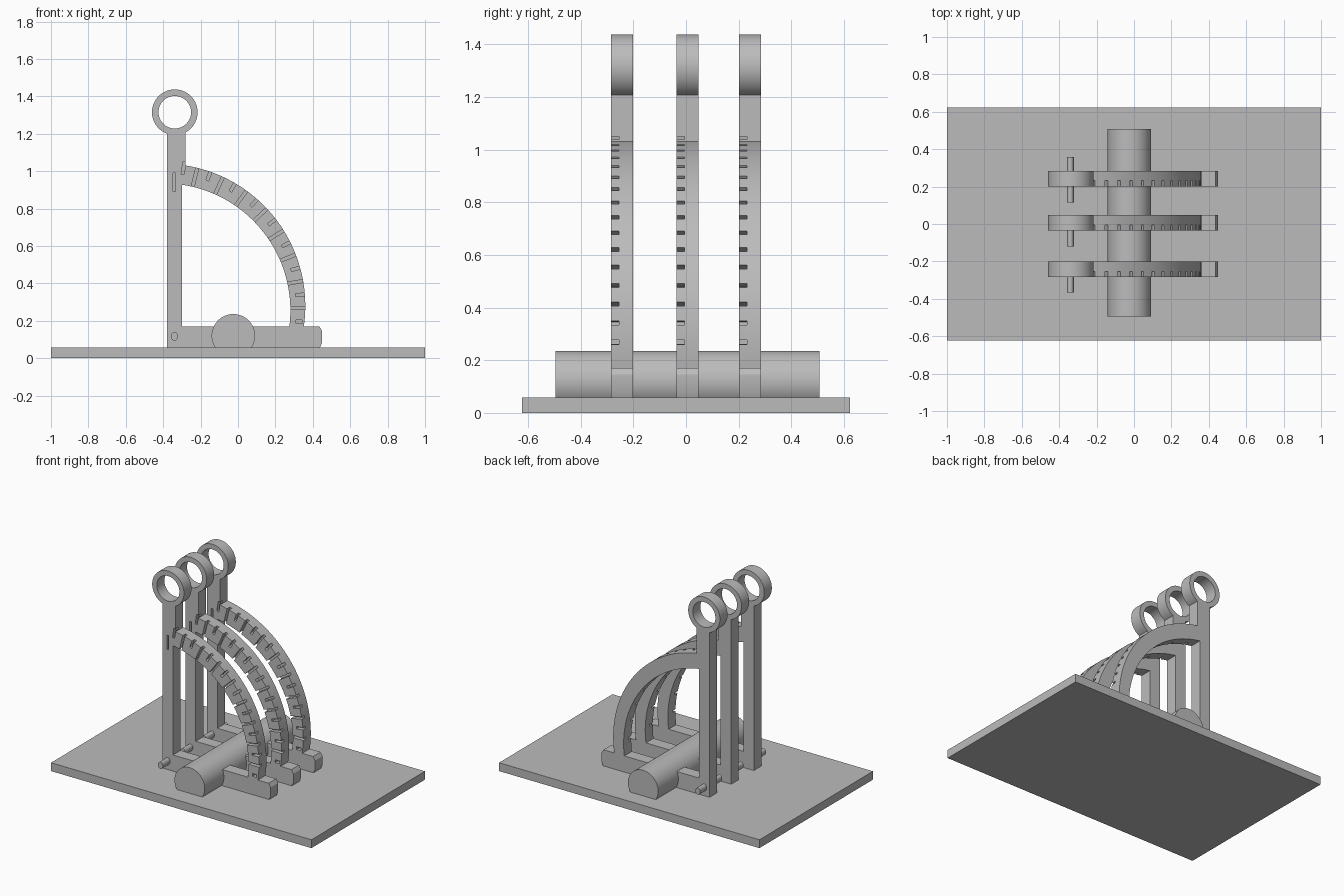
import bpy, bmesh
from math import sin, cos, asin, acos, radians, degrees, pi
from mathutils import Matrix, Vector

if "Cube" in bpy.data.objects:
    bpy.data.objects.remove(bpy.data.objects["Cube"], do_unlink=True)

grey = bpy.data.materials.new("plain_grey")
grey.use_nodes = True
COLOUR = (0.5, 0.5, 0.5, 1)
grey.diffuse_color = COLOUR
grey.node_tree.nodes["Principled BSDF"].inputs["Base Color"].default_value = COLOUR

THICK = 0.083
OUTER_C, OUTER_R = (-0.4, 0.28), 0.76
INNER_C, INNER_R = (-0.4, 0.255), 0.68
RING_C = (-0.338, 1.315)
PIN_X, PIN_Z = -0.34, 0.117


def add_object(name, bm):
    mesh = bpy.data.meshes.new(name)
    bm.to_mesh(mesh)
    bm.free()
    mesh.materials.append(grey)
    obj = bpy.data.objects.new(name, mesh)
    bpy.context.collection.objects.link(obj)
    return obj


def add_box(bm, size, matrix):
    bmesh.ops.create_cube(bm, size=1, matrix=matrix @ Matrix.Diagonal((*size, 1)))


def smooth(obj):
    bpy.ops.object.select_all(action='DESELECT')
    obj.select_set(True)
    bpy.context.view_layer.objects.active = obj
    bpy.ops.object.shade_smooth_by_angle(angle=radians(30))


def rod(name, x, z, radius_x, radius_z, y0, y1):
    bm = bmesh.new()
    place = (Matrix.Translation((x, (y0 + y1) / 2, z))
             @ Matrix.Diagonal((radius_x, 1, radius_z, 1))
             @ Matrix.Rotation(pi / 2, 4, 'X'))
    bmesh.ops.create_cone(bm, cap_ends=True, segments=64, radius1=1, radius2=1,
                          depth=y1 - y0, matrix=place)
    smooth(add_object(name, bm))


def arc(centre, radius, start, end, steps):
    angles = [radians(start + (end - start) * i / steps) for i in range(steps + 1)]
    return [(centre[0] + radius * cos(a), centre[1] + radius * sin(a)) for a in angles]


def arm_limits(centre, radius, z_low, x_left):
    return (degrees(asin((z_low - centre[1]) / radius)),
            degrees(acos((x_left - centre[0]) / radius)))


def extruded(name, outlines):
    """Fill the outlines, treating inner ones as holes, and stand them upright."""
    curve = bpy.data.curves.new(name, 'CURVE')
    curve.dimensions = '2D'
    curve.fill_mode = 'BOTH'
    curve.extrude = THICK / 2
    for points in outlines:
        spline = curve.splines.new('POLY')
        spline.points.add(len(points) - 1)
        for p, (x, z) in zip(spline.points, points):
            p.co = (x, z, 0, 1)
        spline.use_cyclic_u = True
    temp = bpy.data.objects.new(name, curve)
    bpy.context.collection.objects.link(temp)
    bpy.context.view_layer.update()
    bm = bmesh.new()
    bm.from_mesh(temp.to_mesh())
    temp.to_mesh_clear()
    bpy.data.objects.remove(temp)
    bpy.data.curves.remove(curve)
    bmesh.ops.remove_doubles(bm, verts=bm.verts, dist=0.0001)
    bm.transform(Matrix.Rotation(pi / 2, 4, 'X'))
    bmesh.ops.recalc_face_normals(bm, faces=bm.faces)
    return add_object(name, bm)


# Base plate
bm = bmesh.new()
add_box(bm, (2, 1.245, 0.058), Matrix.Translation((0, 0, 0.029)))
add_object("base_plate", bm)

# Main drum lying across the base
rod("cross_drum", -0.025, 0.12, 0.116, 0.116, -0.495, 0.507)

# Frame: post, foot bar, curved arm and top ring as one profile
outer = [(-0.38, 0.05), (0.435, 0.05), (0.45, 0.085), (0.45, 0.145), (0.435, 0.17)]
outer += arc(OUTER_C, OUTER_R, *arm_limits(OUTER_C, OUTER_R, 0.17, -0.28), 40)
outer += arc(RING_C, 0.122, -61.6, 249.9, 56)
window = [(-0.30, 0.17)] + arc(INNER_C, INNER_R,
                               *arm_limits(INNER_C, INNER_R, 0.17, -0.30), 40)
ring_hole = arc(RING_C, 0.087, 0, 354, 59)
frame = extruded("frame_front", [outer, window, ring_hole])

# Scale notches: alternate long and short cuts in the front of the arm
bm = bmesh.new()
front = -THICK / 2
for i in range(1, 17):
    a = radians(-6.4 + 5.5 * i)
    start = OUTER_R - (0.13 if i % 2 else 0.05)
    end = OUTER_R + 0.02
    mid = (start + end) / 2
    place = (Matrix.Translation((OUTER_C[0] + mid * cos(a), front, OUTER_C[1] + mid * sin(a)))
             @ Matrix.Rotation(-a, 4, 'Y'))
    add_box(bm, (end - start, 0.06, 0.016), place)
add_box(bm, (0.014, 0.06, 0.1), Matrix.Translation((-0.34, front, 0.94)))
add_box(bm, (0.032, 0.06, 0.02), Matrix.Translation((0.326, front, 0.195)))
cutter = add_object("notch_cutter", bm)

cut = frame.modifiers.new("notches", 'BOOLEAN')
cut.operation = 'DIFFERENCE'
cut.solver = 'EXACT'
cut.object = cutter
bpy.context.view_layer.update()
graph = bpy.context.evaluated_depsgraph_get()
notched = bpy.data.meshes.new_from_object(frame.evaluated_get(graph))
frame.modifiers.clear()
frame.data = notched
bpy.data.objects.remove(cutter, do_unlink=True)
smooth(frame)

# Three frames in a row, each with its pivot pin
for name, y, pin in (("front", -0.243, (-0.365, -0.243)),
                     ("middle", 0.006, (-0.12, 0.006)),
                     ("back", 0.243, (0.115, 0.357))):
    copy = frame
    if name != "front":
        copy = frame.copy()
        copy.name = "frame_" + name
        bpy.context.collection.objects.link(copy)
    copy.location = Vector((0, y, 0))
    rod("pivot_pin_" + name, PIN_X, PIN_Z, 0.018, 0.024, *pin)
